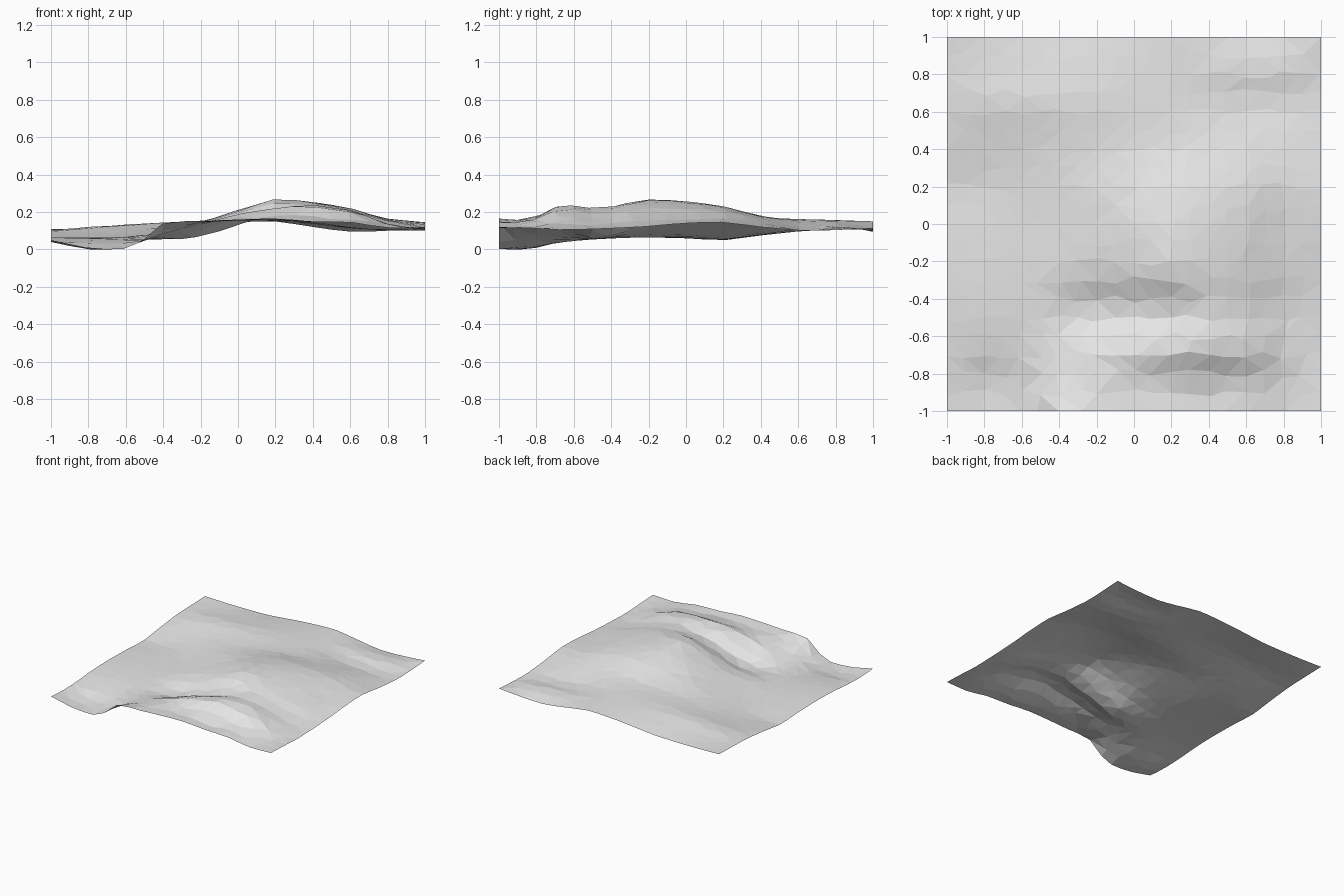
import bpy, bmesh, random

if "Cube" in bpy.data.objects:
    bpy.data.objects.remove(bpy.data.objects["Cube"])

random.seed(4)

# Control heights: rows run front to back, columns left to right
XS = [-1, -.8, -.57, -.4, -.2, 0, .2, .4, .6, .8, 1]
YS = [-1, -.85, -.67, -.47, -.25, 0, .2, .4, .65, .83, 1]
H = [
    [5, 1, 1, 14, 15, 16, 16.5, 15, 14.5, 11.5, 12],
    [4, 0, 2, 9, 14, 15.5, 16, 15, 15, 12, 11.5],
    [4.5, 4, 4, 7, 13, 19, 22.5, 23.5, 21, 14, 10.5],
    [6, 6, 5.5, 5.5, 6, 13, 18.5, 22, 19, 13, 11],
    [6.5, 6.5, 6.5, 9, 13, 20, 26.5, 25, 21.5, 15.5, 12],
    [6, 6, 7, 10, 14.5, 21, 25.5, 25, 22, 16, 14],
    [5, 5.5, 8, 11, 15, 19, 22.5, 23, 21, 16.5, 14.5],
    [7.5, 8, 10, 12, 14, 16, 17.5, 18, 16.5, 14, 12],
    [10, 12, 13.5, 14.5, 15.5, 16, 16, 14, 11, 10, 10],
    [10.5, 11, 12, 13, 14.5, 15.5, 15.5, 14, 12.5, 12, 10.5],
    [11, 10.5, 10.5, 11, 13, 14.5, 15, 12, 9.5, 10, 11.5],
]


def hermite(ts, vs, t):
    """Smooth interpolation through unevenly spaced values."""
    n = len(ts)
    i = max(k for k in range(n - 1) if ts[k] <= t)

    def slope(k):
        a, b = max(k - 1, 0), min(k + 1, n - 1)
        return 0.8 * (vs[b] - vs[a]) / (ts[b] - ts[a])

    h = ts[i + 1] - ts[i]
    u = (t - ts[i]) / h
    return (vs[i] * (1 + 2 * u) * (1 - u) ** 2 + slope(i) * h * u * (1 - u) ** 2
            + vs[i + 1] * u * u * (3 - 2 * u) + slope(i + 1) * h * u * u * (u - 1))


def height(x, y):
    return max(0, hermite(YS, [hermite(XS, row, x) for row in H], y)) / 100


# Terrain: jittered grid sheet, flat shaded
N = 20
bm = bmesh.new()
bmesh.ops.create_grid(bm, x_segments=N, y_segments=N, size=1)
for v in bm.verts:
    x, y = v.co.x, v.co.y
    if abs(x) < .999:
        x += random.uniform(-.022, .022)
    if abs(y) < .999:
        y += random.uniform(-.022, .022)
    x, y = max(-1, min(1, x)), max(-1, min(1, y))
    v.co = (x, y, height(x, y))
bmesh.ops.triangulate(bm, faces=bm.faces[:], quad_method='SHORT_EDGE')
low = min(v.co.z for v in bm.verts)
for v in bm.verts:
    v.co.z -= low
bm.normal_update()

mesh = bpy.data.meshes.new("terrain")
bm.to_mesh(mesh)
bm.free()
terrain = bpy.data.objects.new("terrain", mesh)
bpy.context.collection.objects.link(terrain)

mat = bpy.data.materials.new("light grey")
mat.diffuse_color = (0.8, 0.8, 0.8, 1)
mat.use_nodes = True
mat.node_tree.nodes["Principled BSDF"].inputs["Base Color"].default_value = mat.diffuse_color
mesh.materials.append(mat)
